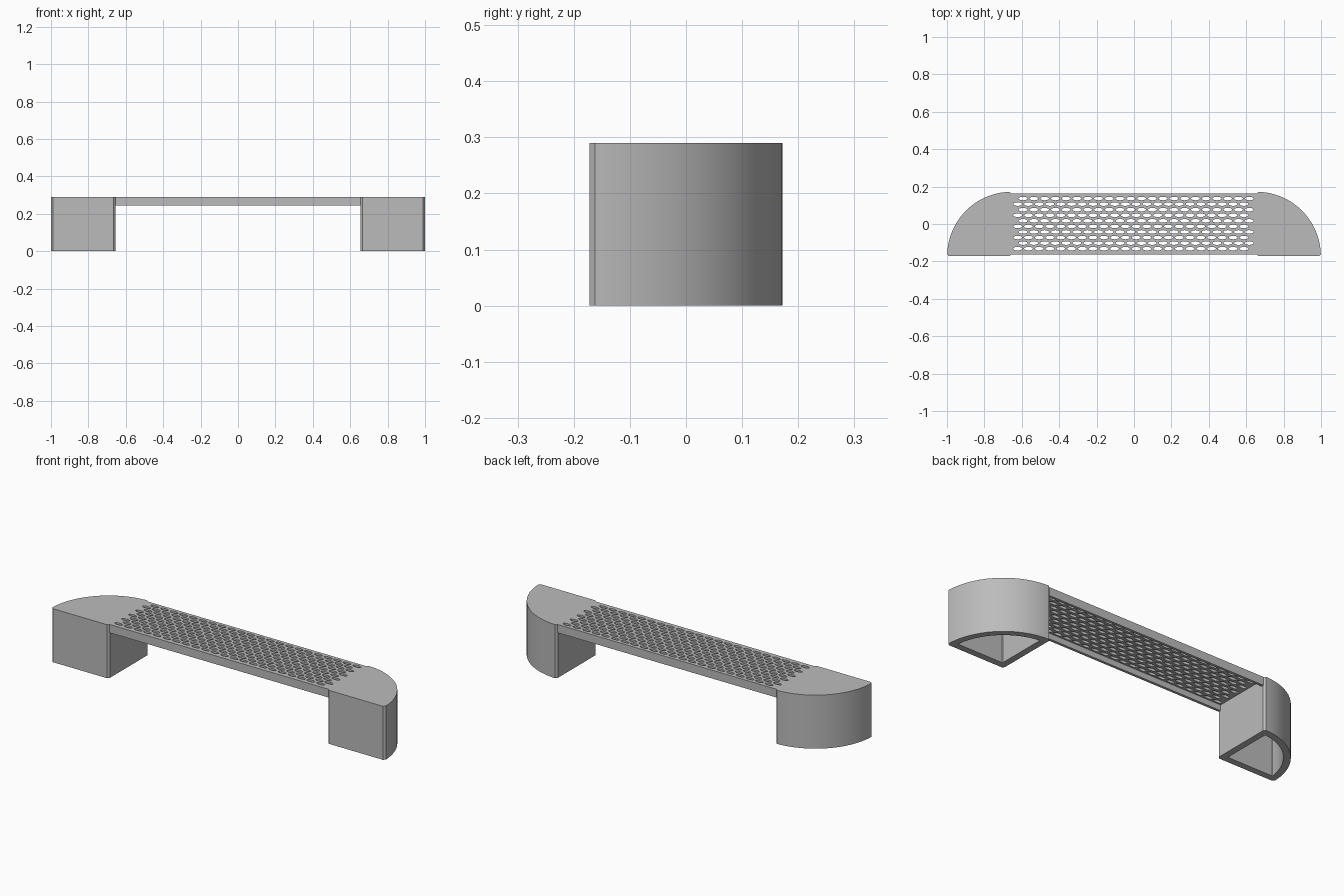
import bpy, bmesh, math

if "Cube" in bpy.data.objects:
    bpy.data.objects.remove(bpy.data.objects["Cube"])

TOP = 0.29
INNER = 0.655       # x of the leg faces that meet the deck
FRONT = -0.172
RADIUS = 0.344

grey = bpy.data.materials.new("plain_grey")
grey.use_nodes = True
colour = (0.5, 0.5, 0.5, 1)
grey.diffuse_color = colour
grey.node_tree.nodes["Principled BSDF"].inputs["Base Color"].default_value = colour


def sector(inset, cut, steps=32):
    """Quarter-round outline with trimmed corners, for the +x side."""
    r = RADIUS - inset
    a = math.asin((inset + cut) / r)
    pts = []
    for i in range(steps + 1):
        t = a + (math.pi / 2 - 2 * a) * i / steps
        pts.append((INNER + r * math.cos(t), FRONT + r * math.sin(t)))
    x0, y0 = INNER + inset, FRONT + inset
    reach = r * math.cos(math.asin(inset / r))
    far = math.sqrt(r * r - inset * inset)
    pts += [(x0, FRONT + far - cut), (x0, y0 + cut), (x0 + cut, y0),
            (INNER + reach - cut, y0)]
    return pts


def make_leg(name, side):
    bm = bmesh.new()
    outer, cavity = sector(0, 0.01), sector(0.035, 0.002)
    n = len(outer)

    def ring(pts, z):
        return [bm.verts.new((side * x, y, z)) for x, y in pts]

    rings = [ring(outer, TOP), ring(outer, 0), ring(cavity, 0), ring(cavity, TOP - 0.02)]
    for a, b in zip(rings, rings[1:]):
        for i in range(n):
            j = (i + 1) % n
            bm.faces.new((a[i], a[j], b[j], b[i]))
    bm.faces.new(rings[0])
    bm.faces.new(rings[3])
    bmesh.ops.recalc_face_normals(bm, faces=bm.faces[:])
    mesh = bpy.data.meshes.new(name)
    bm.to_mesh(mesh)
    bm.free()
    obj = bpy.data.objects.new(name, mesh)
    bpy.context.collection.objects.link(obj)
    finish(obj)


def finish(obj):
    obj.data.materials.clear()
    obj.data.materials.append(grey)
    bpy.ops.object.select_all(action='DESELECT')
    obj.select_set(True)
    bpy.context.view_layer.objects.active = obj
    bpy.ops.object.shade_smooth_by_angle(angle=math.radians(30))


def make_box(name, centre, size):
    bpy.ops.mesh.primitive_cube_add(size=1, location=centre)
    obj = bpy.context.object
    obj.name = name
    obj.scale = size
    bpy.ops.object.transform_apply(location=False, rotation=False, scale=True)
    finish(obj)


# Hollow quarter-round legs
make_leg("left_leg", 1)
make_leg("right_leg", -1)

# Side rails under the deck edges
EDGE, RAIL, DROP = 0.163, 0.014, 0.045
for name, s in (("front_rail", -1), ("back_rail", 1)):
    make_box(name, (0, s * (EDGE - RAIL / 2), TOP - DROP / 2), (2 * INNER, RAIL, DROP))

# Perforated deck: outline and staggered oval holes as one filled curve
THICK = 0.014
curve = bpy.data.curves.new("deck_outline", 'CURVE')
curve.dimensions = '2D'
curve.fill_mode = 'BOTH'
curve.extrude = THICK / 2


def add_loop(pts):
    spline = curve.splines.new('POLY')
    spline.points.add(len(pts) - 1)
    for p, (x, y) in zip(spline.points, pts):
        p.co = (x, y, 0, 1)
    spline.use_cyclic_u = True


w = EDGE - RAIL
add_loop([(-INNER, -w), (INNER, -w), (INNER, w), (-INNER, w)])
COLS, ROWS, PITCH, SIDES = 22, 10, 0.0576, 12
for row in range(ROWS):
    y = -0.132 + 0.0298 * row
    start = -0.62 + (row % 2) * PITCH / 2 - 0.002
    for col in range(COLS):
        x = start + col * PITCH
        add_loop([(x + 0.024 * math.cos(k * math.tau / SIDES),
                   y + 0.0095 * math.sin(k * math.tau / SIDES)) for k in range(SIDES)])

deck = bpy.data.objects.new("perforated_deck", curve)
bpy.context.collection.objects.link(deck)
deck.location.z = TOP - THICK / 2
bpy.ops.object.select_all(action='DESELECT')
deck.select_set(True)
bpy.context.view_layer.objects.active = deck
bpy.ops.object.convert(target='MESH')
finish(bpy.context.object)
